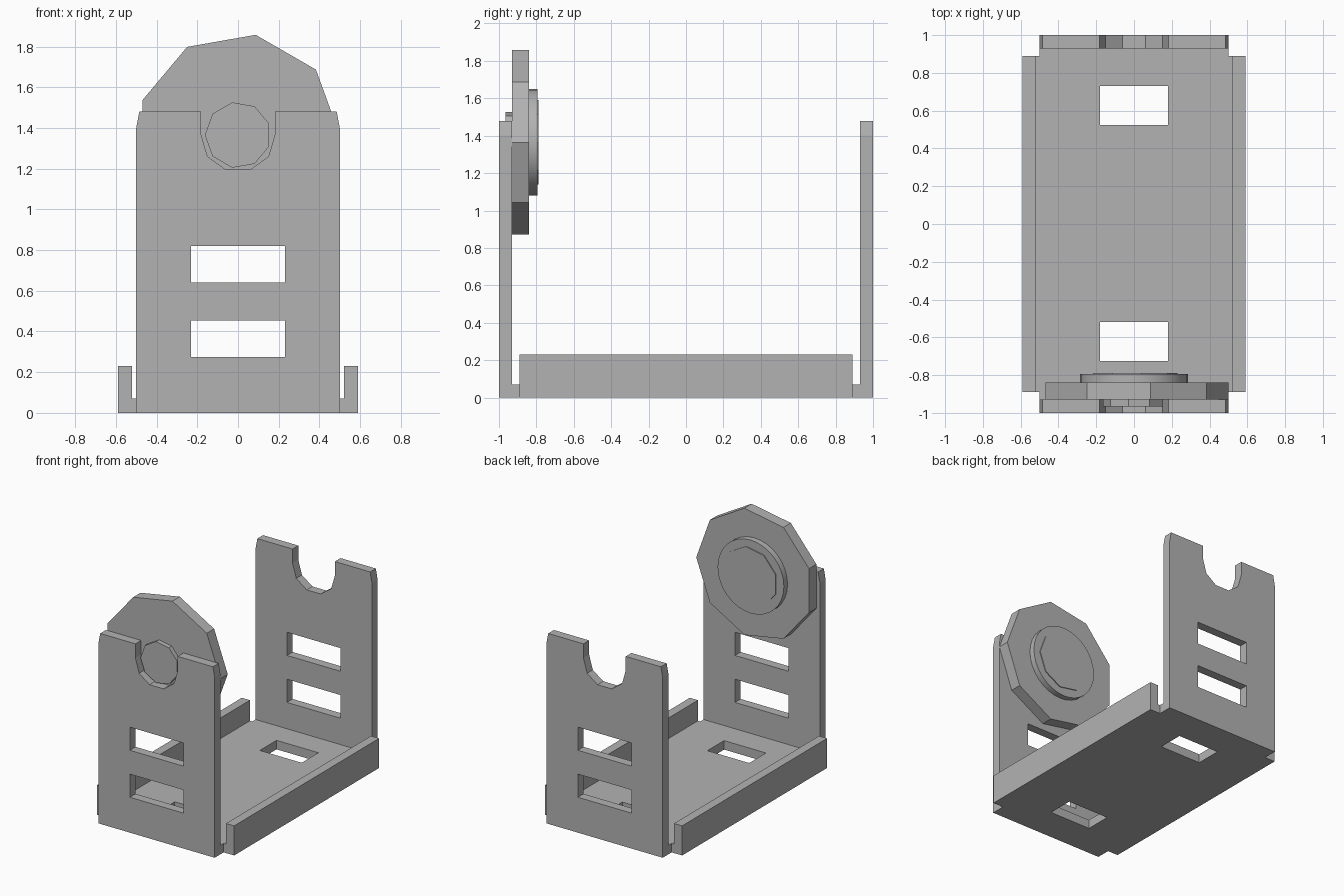
import bpy
import bmesh
from math import cos, sin, radians
from mathutils import Vector

cube = bpy.data.objects.get("Cube")
if cube:
    bpy.data.objects.remove(cube, do_unlink=True)

grey = bpy.data.materials.new("plain grey")
grey.use_nodes = True
colour = (0.45, 0.45, 0.45, 1)
grey.diffuse_color = colour
grey.node_tree.nodes["Principled BSDF"].inputs["Base Color"].default_value = colour


def prism(name, outline, axis, low, high):
    """Extrude a flat outline along y (outline in x, z) or z (outline in x, y)."""
    bm = bmesh.new()
    place = (lambda u, v: (u, low, v)) if axis == "y" else (lambda u, v: (u, v, low))
    face = bm.faces.new([bm.verts.new(place(u, v)) for u, v in outline])
    shift = Vector((0, high - low, 0)) if axis == "y" else Vector((0, 0, high - low))
    result = bmesh.ops.extrude_face_region(bm, geom=[face], use_keep_orig=True)
    moved = [g for g in result["geom"] if isinstance(g, bmesh.types.BMVert)]
    bmesh.ops.translate(bm, verts=moved, vec=shift)
    bmesh.ops.recalc_face_normals(bm, faces=bm.faces)
    mesh = bpy.data.meshes.new(name)
    bm.to_mesh(mesh)
    bm.free()
    mesh.materials.append(grey)
    obj = bpy.data.objects.new(name, mesh)
    bpy.context.collection.objects.link(obj)
    return obj


def rect(x0, x1, v0, v1):
    return [(x0, v0), (x1, v0), (x1, v1), (x0, v1)]


def ring(radius, sides, start):
    angles = [radians(start + 360 * i / sides) for i in range(sides)]
    return [(radius * cos(a), AXLE + radius * sin(a)) for a in angles]


def cut(obj, cutter):
    cutter.hide_render = True
    cutter.hide_viewport = True
    cutter.display_type = "WIRE"
    mod = obj.modifiers.new("opening", "BOOLEAN")
    mod.operation = "DIFFERENCE"
    mod.solver = "EXACT"
    mod.object = cutter


T = 0.07       # sheet thickness
AXLE = 1.365   # height of the wheel centre

# Floor, narrowed at the four corners
quarter = [(0.5, 0.93), (0.5, 0.89), (0.52, 0.89)]
right = quarter + [(x, -y) for x, y in reversed(quarter)]
floor = prism("floor", right + [(-x, y) for x, y in reversed(right)], "z", 0, T)
for side, y0 in (("front", -0.725), ("back", 0.525)):
    cut(floor, prism(side + "_floor_slot_cutter", rect(-0.18, 0.18, y0, y0 + 0.205), "z", -0.1, 0.2))

# Low side flanges
for side, s in (("left", 1), ("right", -1)):
    prism(side + "_flange", rect(s * 0.52, s * 0.59, -0.89, 0.89), "z", 0, 0.23)

# End walls with a cradle at the top and two slots
half = [(0.5, 0), (0.5, 1.4), (0.485, 1.48), (0.182, 1.48), (0.182, 1.37), (0.15, 1.26), (0.06, 1.195)]
wall_outline = half + [(-x, z) for x, z in reversed(half)]
for side, y0 in (("front", -1), ("back", 1 - T)):
    wall = prism(side + "_wall", wall_outline, "y", y0, y0 + T)
    for level, z0 in (("lower", 0.275), ("upper", 0.64)):
        cut(wall, prism(f"{side}_{level}_slot_cutter", rect(-0.23, 0.23, z0, z0 + 0.18), "y", y0 - 0.1, y0 + 0.2))

# Nine-sided wheel with its axle stub, round boss and thin raised cap
prism("wheel", ring(0.5, 9, 0), "y", -0.93, -0.84)
prism("axle_stub", ring(0.163, 9, 20), "y", -0.965, -0.93)
boss = prism("boss", ring(0.285, 32, 0), "y", -0.84, -0.795)
prism("boss_cap", ring(0.23, 9, 0), "y", -0.795, -0.788)

# Smooth the round rim only
bpy.ops.object.select_all(action="DESELECT")
boss.select_set(True)
bpy.context.view_layer.objects.active = boss
bpy.ops.object.shade_smooth_by_angle(angle=radians(30))
